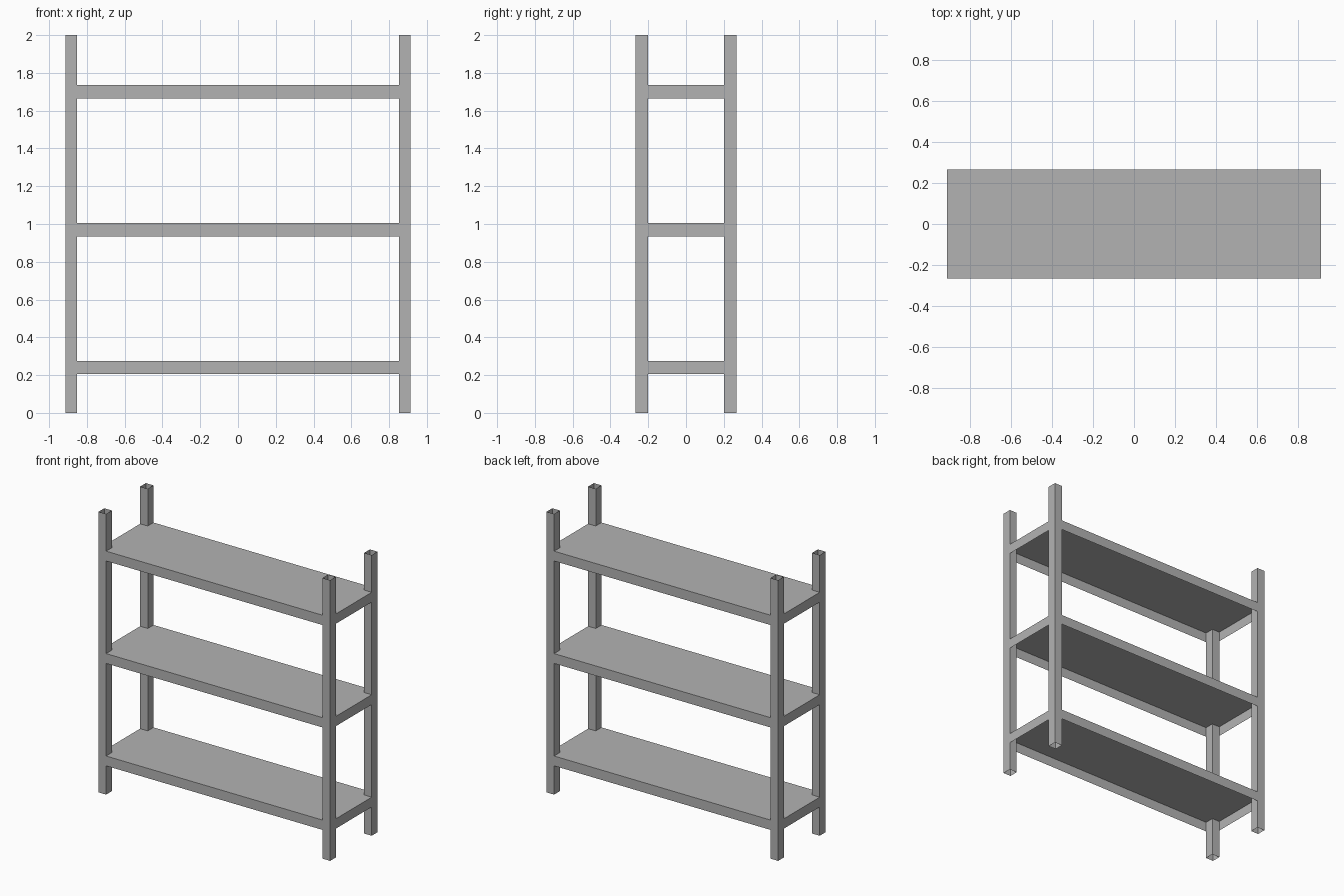
import bpy
import bmesh

HALF_X, HALF_Y, HEIGHT = 0.913, 0.267, 2.0
POST_X, POST_Y = 0.06, 0.065
SHELF_TOPS = {"lower": 0.275, "middle": 1.005, "upper": 1.735}
RIM = 0.07

cube = bpy.data.objects.get("Cube")
if cube:
    bpy.data.objects.remove(cube)

metal = bpy.data.materials.new("grey_metal")
metal.use_nodes = True
grey = (0.45, 0.45, 0.45, 1)
metal.diffuse_color = grey
metal.node_tree.nodes["Principled BSDF"].inputs["Base Color"].default_value = grey


def finish(name, bm):
    mesh = bpy.data.meshes.new(name)
    bm.to_mesh(mesh)
    bm.free()
    mesh.materials.append(metal)
    obj = bpy.data.objects.new(name, mesh)
    bpy.context.collection.objects.link(obj)


def quad(bm, points):
    bm.faces.new([bm.verts.new(p) for p in points])


# Corner posts: sheet tubes open at both ends
for side, sx in (("left", 1), ("right", -1)):
    for end, sy in (("front", -1), ("back", 1)):
        bm = bmesh.new()
        bmesh.ops.create_cube(bm, size=1)
        caps = [f for f in bm.faces if abs(f.normal.z) > 0.5]
        bmesh.ops.delete(bm, geom=caps, context="FACES_ONLY")
        bmesh.ops.scale(bm, vec=(POST_X, POST_Y, HEIGHT), verts=bm.verts)
        bmesh.ops.translate(bm, verts=bm.verts, vec=(
            sx * (HALF_X - POST_X / 2), sy * (HALF_Y - POST_Y / 2), HEIGHT / 2))
        finish(f"{end}_{side}_post", bm)

# Shelves: a sheet with a folded rim between the posts, open underneath
for level, top in SHELF_TOPS.items():
    bm = bmesh.new()
    low = top - RIM
    x, y = HALF_X, HALF_Y
    quad(bm, [(-x, -y, top), (x, -y, top), (x, y, top), (-x, y, top)])
    for s in (-1, 1):
        u, v = s * (x - POST_X), s * (y - POST_Y)
        quad(bm, [(u, s * y, top), (-u, s * y, top), (-u, s * y, low), (u, s * y, low)])
        quad(bm, [(s * x, -v, top), (s * x, v, top), (s * x, v, low), (s * x, -v, low)])
    finish(f"{level}_shelf", bm)
